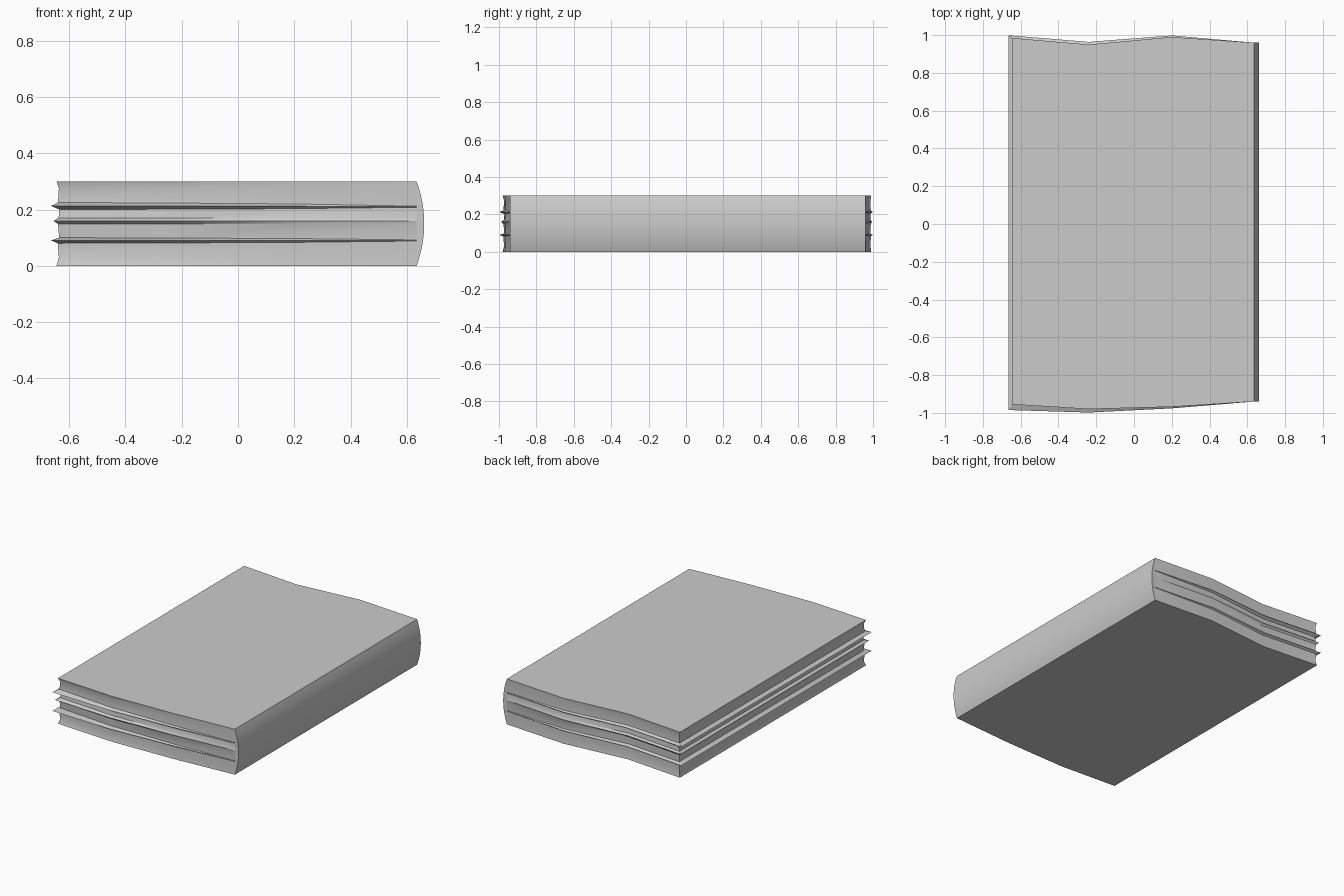
import bpy, bmesh, math

cube = bpy.data.objects.get("Cube")
if cube:
    bpy.data.objects.remove(cube, do_unlink=True)

grey = bpy.data.materials.new("plain grey")
grey.use_nodes = True
colour = (0.6, 0.6, 0.6, 1)
grey.diffuse_color = colour
grey.node_tree.nodes["Principled BSDF"].inputs["Base Color"].default_value = colour


def loft(name, rings):
    """Skin a stack of closed rings and cap both ends."""
    bm = bmesh.new()
    loops = [[bm.verts.new(p) for p in ring] for ring in rings]
    count = len(loops[0])
    for low, high in zip(loops, loops[1:]):
        for i in range(count):
            j = (i + 1) % count
            bm.faces.new((low[i], low[j], high[j], high[i]))
    bm.faces.new(loops[0][::-1])
    bm.faces.new(loops[-1])
    bmesh.ops.recalc_face_normals(bm, faces=bm.faces[:])
    mesh = bpy.data.meshes.new(name)
    bm.to_mesh(mesh)
    bm.free()
    mesh.materials.append(grey)
    obj = bpy.data.objects.new(name, mesh)
    bpy.context.collection.objects.link(obj)
    bpy.ops.object.select_all(action='DESELECT')
    obj.select_set(True)
    bpy.context.view_layer.objects.active = obj
    bpy.ops.object.shade_smooth_by_angle(angle=math.radians(30))
    return obj


# Wavy outline: x, front y, back y, front swell, back swell, ridge spread
stations = [
    (-0.645, -0.955, 0.985, 1.5, 0.7, 1.0),
    (-0.24, -0.980, 0.950, 0.9, 0.7, 0.85),
    (0.20, -0.968, 0.990, 0.4, 0.4, 0.6),
    (0.635, -0.940, 0.960, 0.0, 0.0, 0.0),
]

# Page layers: height at fore edge, height at spine, outward swell
layers = [
    (0.0, 0.0, 0.0), (0.03, 0.03, -0.008), (0.08, 0.088, -0.004),
    (0.09, 0.09, 0.02), (0.10, 0.092, -0.009), (0.148, 0.148, -0.005),
    (0.16, 0.16, 0.011), (0.17, 0.17, -0.007), (0.20, 0.208, -0.01),
    (0.213, 0.21, 0.02), (0.225, 0.212, -0.005), (0.275, 0.275, -0.008),
    (0.30, 0.30, 0.0),
]


def page_ring(z_fore, z_spine, swell):
    front, back = [], []
    for x, y_front, y_back, grow_front, grow_back, spread in stations:
        z = z_spine + (z_fore - z_spine) * spread
        px = x - swell if x == stations[0][0] else x
        front.append((px, y_front - swell * grow_front, z))
        back.append((px, y_back + swell * grow_back, z))
    return front + back[::-1]


loft("page_block", [page_ring(*layer) for layer in layers])

# Rounded spine: a shallow arc closed by its chord
half, bulge, steps = 0.15, 0.027, 16
radius = (half ** 2 + bulge ** 2) / (2 * bulge)
sweep = math.asin(half / radius)


def spine_ring(y):
    angles = [sweep * (2 * i / steps - 1) for i in range(steps + 1)]
    return [(0.635 + bulge - radius + radius * math.cos(a), y,
             half + radius * math.sin(a)) for a in angles]


loft("spine", [spine_ring(-0.94), spine_ring(0.96)])
